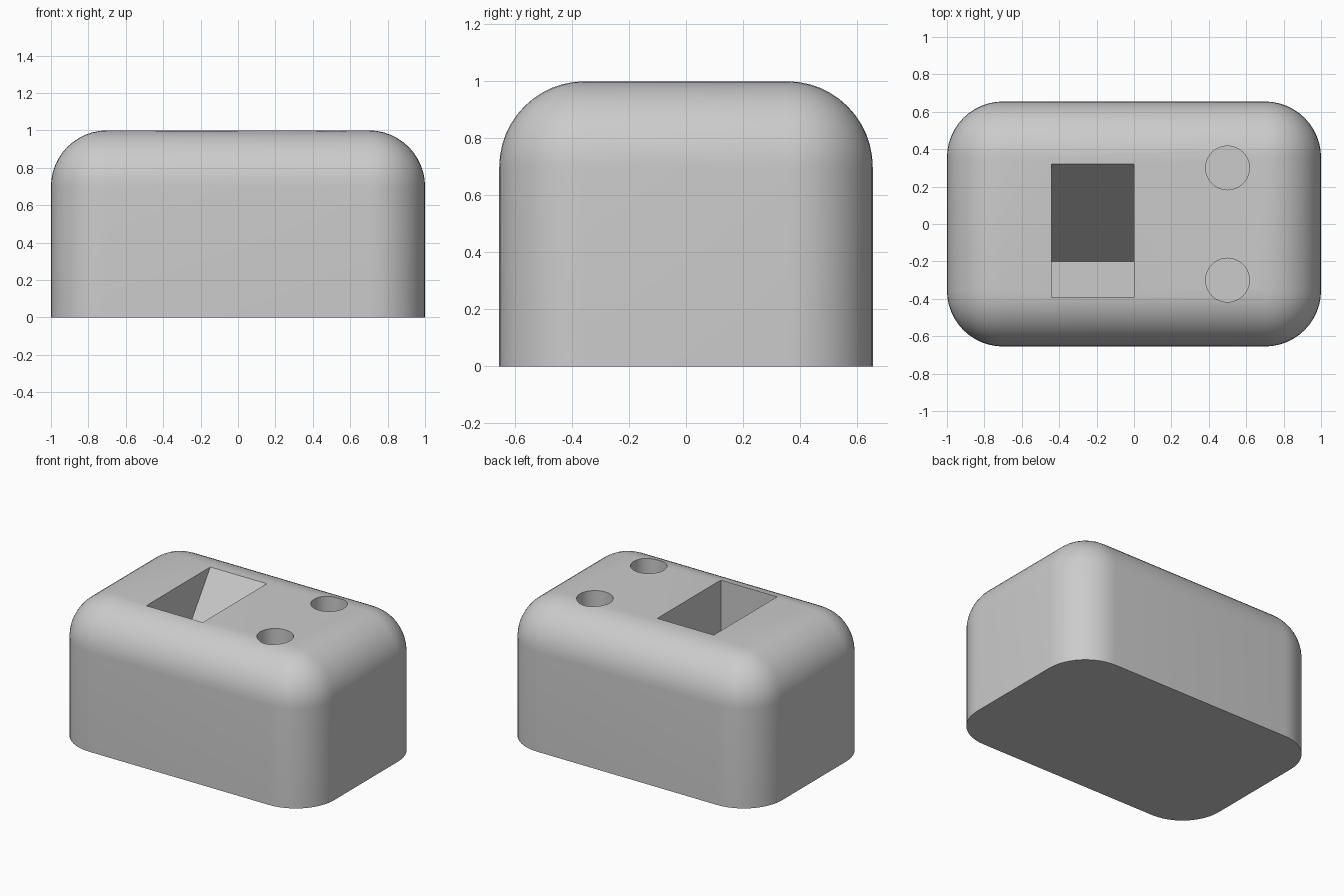
import bpy
import bmesh
import math

default = bpy.data.objects.get("Cube")
if default:
    bpy.data.objects.remove(default, do_unlink=True)

WIDTH, DEPTH, HEIGHT = 2.0, 1.31, 1.0
ROUNDING = 0.3
FLOOR = 0.26      # floor of the pocket and holes
ABOVE = 1.1       # cutters stick out above the top

# Single grey material
grey = bpy.data.materials.new("light grey")
grey.use_nodes = True
colour = (0.6, 0.6, 0.6, 1)
grey.diffuse_color = colour
grey.node_tree.nodes["Principled BSDF"].inputs["Base Color"].default_value = colour


def make_object(name, bm):
    bmesh.ops.recalc_face_normals(bm, faces=bm.faces)
    mesh = bpy.data.meshes.new(name)
    bm.to_mesh(mesh)
    bm.free()
    mesh.materials.append(grey)
    obj = bpy.data.objects.new(name, mesh)
    bpy.context.collection.objects.link(obj)
    return obj


def cut(target, cutter):
    """Subtract the cutter from the target and discard it."""
    cutter.hide_render = True
    mod = target.modifiers.new("cut", 'BOOLEAN')
    mod.operation = 'DIFFERENCE'
    mod.solver = 'EXACT'
    mod.object = cutter
    bpy.ops.object.select_all(action='DESELECT')
    target.select_set(True)
    bpy.context.view_layer.objects.active = target
    bpy.ops.object.modifier_apply(modifier=mod.name)
    bpy.data.objects.remove(cutter, do_unlink=True)


# Block rounded on every edge except around the base
bm = bmesh.new()
bmesh.ops.create_cube(bm, size=1)
for v in bm.verts:
    v.co = (v.co.x * WIDTH, v.co.y * DEPTH, (v.co.z + 0.5) * HEIGHT)
round_edges = [e for e in bm.edges if max(v.co.z for v in e.verts) > 0.5]
bmesh.ops.bevel(bm, geom=round_edges, offset=ROUNDING, offset_type='OFFSET',
                segments=12, profile=0.5, affect='EDGES', clamp_overlap=False)
block = make_object("rounded_block", bm)

# Rectangular pocket with a sloping back wall, extruded along x
bm = bmesh.new()
profile = [(-0.39, FLOOR), (-0.2, FLOOR), (0.32, HEIGHT), (0.32, ABOVE), (-0.39, ABOVE)]
face = bm.faces.new([bm.verts.new((-0.44, y, z)) for y, z in profile])
extruded = bmesh.ops.extrude_face_region(bm, geom=[face], use_keep_orig=True)
new_verts = [g for g in extruded["geom"] if isinstance(g, bmesh.types.BMVert)]
bmesh.ops.translate(bm, verts=new_verts, vec=(0.44, 0, 0))
cut(block, make_object("pocket_cutter", bm))

# Pair of round holes
for side in (-1, 1):
    bm = bmesh.new()
    bmesh.ops.create_cone(bm, cap_ends=True, segments=48, radius1=0.117,
                          radius2=0.117, depth=ABOVE - FLOOR)
    bmesh.ops.translate(bm, verts=bm.verts, vec=(0.5, side * 0.3, (ABOVE + FLOOR) / 2))
    cut(block, make_object("hole_cutter", bm))

bpy.ops.object.shade_smooth_by_angle(angle=math.radians(30))
